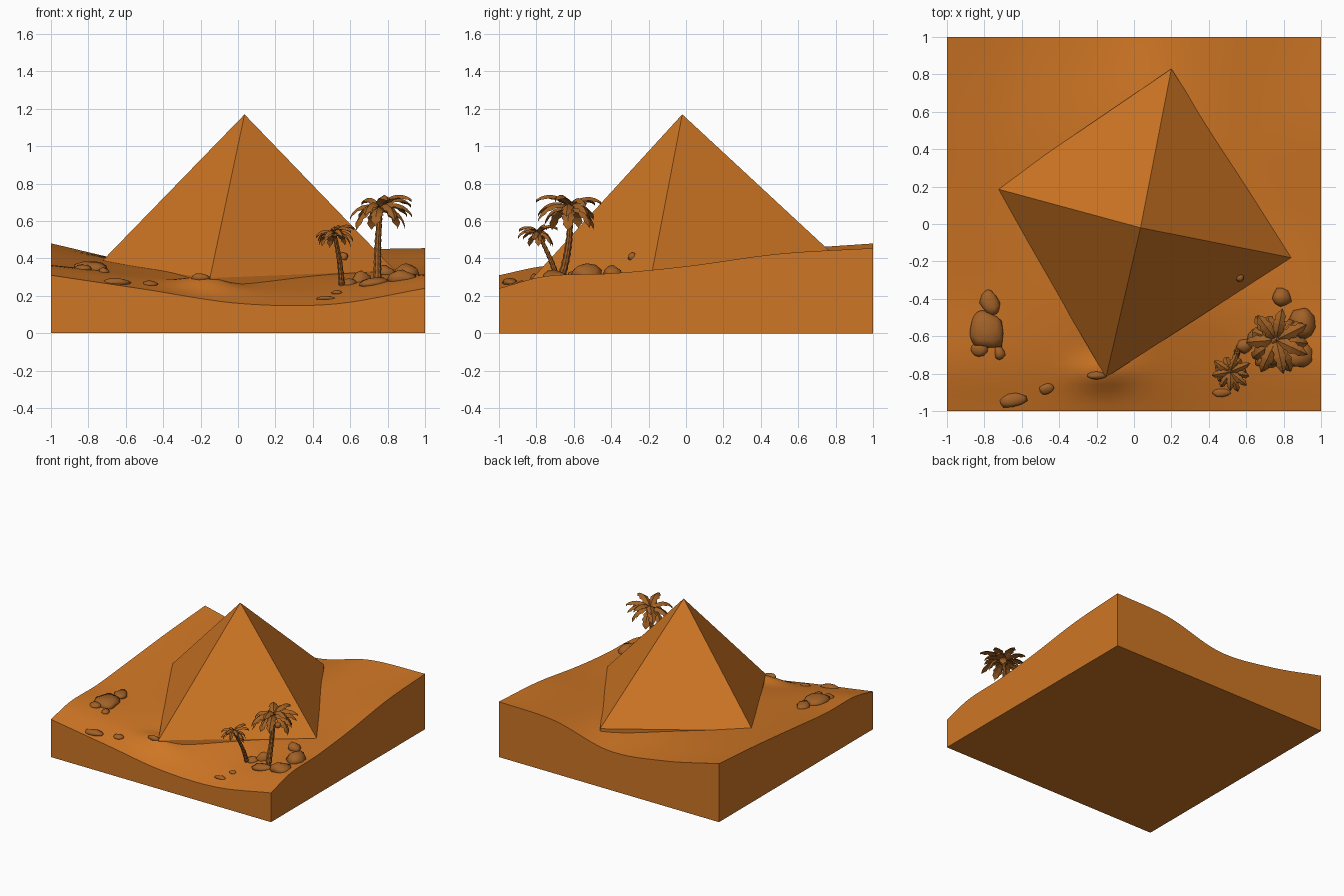
import bpy, bmesh, math, random
from mathutils import Vector, Matrix, noise

if "Cube" in bpy.data.objects:
    bpy.data.objects.remove(bpy.data.objects["Cube"])

random.seed(4)


def material(name, rgb):
    m = bpy.data.materials.new(name)
    m.diffuse_color = (*rgb, 1)
    m.use_nodes = True
    m.node_tree.nodes["Principled BSDF"].inputs["Base Color"].default_value = m.diffuse_color
    return m


SAND = material("desert_sand", (0.62, 0.18, 0.018))
STONE = material("brown_stone", (0.36, 0.12, 0.02))
BARK = material("palm_bark", (0.33, 0.11, 0.018))
LEAF = material("dry_palm_leaf", (0.36, 0.12, 0.018))


def make_object(name, bm, mat, smooth=False):
    bmesh.ops.recalc_face_normals(bm, faces=bm.faces)
    me = bpy.data.meshes.new(name)
    if smooth:
        for f in bm.faces:
            f.smooth = True
    bm.to_mesh(me)
    bm.free()
    me.materials.append(mat)
    ob = bpy.data.objects.new(name, me)
    bpy.context.collection.objects.link(ob)
    return ob


# Dune height field, interpolated from a few control heights
XS = [-1, -0.5, 0, 0.5, 1]
YS = [-1, -0.75, -0.4, 0, 0.5, 1]
HEIGHTS = [
    [0.31, 0.235, 0.16, 0.155, 0.24],
    [0.36, 0.295, 0.25, 0.235, 0.305],
    [0.365, 0.335, 0.325, 0.315, 0.32],
    [0.40, 0.36, 0.33, 0.33, 0.358],
    [0.445, 0.38, 0.36, 0.38, 0.425],
    [0.48, 0.37, 0.32, 0.435, 0.455],
]


def spline(ts, vs, t):
    n = len(ts)
    slope = lambda i: ((vs[min(i + 1, n - 1)] - vs[max(i - 1, 0)])
                       / (ts[min(i + 1, n - 1)] - ts[max(i - 1, 0)]))
    i = max(k for k in range(n - 1) if ts[k] <= t or k == 0)
    h = ts[i + 1] - ts[i]
    u = (t - ts[i]) / h
    return ((2*u**3 - 3*u*u + 1) * vs[i] + (u**3 - 2*u*u + u) * h * slope(i)
            + (3*u*u - 2*u**3) * vs[i + 1] + (u**3 - u*u) * h * slope(i + 1))


def ground(x, y):
    z = spline(YS, [spline(XS, row, x) for row in HEIGHTS], y)
    return z + 0.05 * math.exp(-((x + 0.17) / 0.16) ** 2 - ((y + 0.8) / 0.09) ** 2)


# Sand block with a wavy top
bm = bmesh.new()
bmesh.ops.create_grid(bm, x_segments=56, y_segments=56, size=1)
for v in bm.verts:
    v.co.z = ground(max(-1, min(1, v.co.x)), max(-1, min(1, v.co.y)))
for f in bm.faces:
    f.smooth = True
rim = [e for e in bm.edges if e.is_boundary]
skirt = bmesh.ops.extrude_edge_only(bm, edges=rim)["geom"]
for g in skirt:
    if isinstance(g, bmesh.types.BMVert):
        g.co.z = 0
    elif isinstance(g, bmesh.types.BMFace):
        g.smooth = False
bmesh.ops.contextual_create(bm, geom=[g for g in skirt if isinstance(g, bmesh.types.BMEdge)
                                      and all(v.co.z == 0 for v in g.verts)])
for f in bm.faces:
    if abs(f.normal.z) < 0.1 or all(v.co.z == 0 for v in f.verts):
        f.smooth = False
make_object("sand_dune_block", bm, SAND)

# Pyramid, with walls sunk into the sand
bm = bmesh.new()
base = [(-0.74, 0.19, 0.372), (-0.15, -0.82, 0.295), (0.84, -0.18, 0.335), (0.2, 0.83, 0.382)]
top = bm.verts.new((0.035, -0.02, 1.17))
rim = [bm.verts.new(p) for p in base]
low = [bm.verts.new((x, y, z - 0.15)) for x, y, z in base]
for i in range(4):
    j = (i + 1) % 4
    bm.faces.new((rim[i], rim[j], top))
    bm.faces.new((low[i], low[j], rim[j], rim[i]))
bm.faces.new(low[::-1])
make_object("pyramid", bm, SAND)


# Rocks: lumpy squashed spheres: x, y, half sizes, turn
def rock(name, x, y, sx, sy, sz, turn=0.0, z=None):
    bm = bmesh.new()
    bmesh.ops.create_icosphere(bm, subdivisions=2, radius=1)
    for v in bm.verts:
        v.co *= 1 + 0.3 * noise.noise(v.co * 1.2 + Vector((x * 9, y * 9, 0)))
        v.co = Vector((v.co.x * sx, v.co.y * sy, v.co.z * sz))
    z = ground(x, y) if z is None else z
    bm.transform(Matrix.Translation((x, y, z)) @ Matrix.Rotation(turn, 4, "Z"))
    make_object(name, bm, STONE, True)


ROCKS = [
    (-0.79, -0.57, 0.095, 0.11, 0.04, 0.2), (-0.77, -0.42, 0.05, 0.07, 0.03, 0.4),
    (-0.83, -0.67, 0.045, 0.04, 0.022, 0), (-0.72, -0.69, 0.03, 0.035, 0.02, 0),
    (-0.65, -0.94, 0.075, 0.04, 0.024, 0.1), (-0.47, -0.88, 0.042, 0.03, 0.018, 0.3),
    (-0.2, -0.81, 0.05, 0.022, 0.022, 0), (0.79, -0.39, 0.05, 0.05, 0.045, 0.5),
    (0.9, -0.53, 0.07, 0.09, 0.06, 0.1), (0.88, -0.7, 0.08, 0.07, 0.04, 0.4),
    (0.66, -0.6, 0.06, 0.045, 0.045, 0.6), (0.73, -0.72, 0.08, 0.05, 0.03, 0.2),
    (0.59, -0.65, 0.045, 0.04, 0.025, 0), (0.47, -0.9, 0.05, 0.025, 0.013, 0.1),
    (0.53, -0.82, 0.03, 0.025, 0.013, 0),
]
for i, r in enumerate(ROCKS):
    rock(f"rock_{i + 1}", *r)
rock("pebble_on_pyramid", 0.565, -0.285, 0.024, 0.024, 0.024, 0, 0.41)


# Palm trunk: curved ringed tube
def trunk(name, a, b, r, bend):
    bm = bmesh.new()
    rings, sides, n = [], 9, 22
    for i in range(n + 1):
        t = i / n
        c = a.lerp(b, t) + bend * math.sin(math.pi * t)
        rr = r * (1.25 - 0.5 * t) * (1.12 if i % 2 else 0.92)
        rings.append([bm.verts.new(c + Vector((math.cos(k), math.sin(k), 0)) * rr)
                      for k in (math.tau * s / sides for s in range(sides))])
    for p, q in zip(rings, rings[1:]):
        for s in range(sides):
            bm.faces.new((p[s], p[(s + 1) % sides], q[(s + 1) % sides], q[s]))
    bm.faces.new(rings[0][::-1])
    bm.faces.new(rings[-1])
    make_object(name, bm, BARK)


# Palm crown: drooping, folded fronds with notched edges
def crown(name, c, length, count):
    bm = bmesh.new()
    for k in range(count):
        ang = math.tau * k * 0.382 + random.uniform(-0.15, 0.15)
        pitch = (0.15, 0.55, 0.95)[k % 3] + random.uniform(-0.1, 0.1)
        L = length * random.uniform(0.9, 1.1)
        out = Vector((math.cos(ang), math.sin(ang), 0))
        side = Vector((-out.y, out.x, 0))
        p, rows, n = c.copy(), [], 9
        for i in range(n + 1):
            t = i / n
            w = length * (0.03 + 0.15 * math.sin(math.pi * min(1, t * 0.92 + 0.06)) ** 0.8)
            w *= (1.0 if i % 2 else 0.72) if t < 1 else 0.15
            drop = Vector((0, 0, -0.45 * w))
            lift = Vector((0, 0, 0.006))
            rows.append([bm.verts.new(q) for q in
                         (p + side * w + drop, p + lift, p - side * w + drop, p - lift * 1.5)])
            tilt = pitch - 1.75 * t
            p = p + (out * math.cos(tilt) + Vector((0, 0, math.sin(tilt)))) * L / n
        for a, b in zip(rows, rows[1:]):
            for s in range(4):
                bm.faces.new((a[s], a[(s + 1) % 4], b[(s + 1) % 4], b[s]))
        bm.faces.new(rows[0][::-1])
        bm.faces.new(rows[-1])
    # Heart of the crown
    bmesh.ops.create_icosphere(bm, subdivisions=1, radius=length * 0.16,
                               matrix=Matrix.Translation(c))
    make_object(name, bm, LEAF)


def palm(name, a, b, r, bend, length, count):
    trunk(name + "_trunk", Vector(a), Vector(b), r, Vector(bend))
    crown(name + "_crown", Vector(b), length, count)


palm("tall_palm", (0.745, -0.68, 0.25), (0.76, -0.62, 0.665), 0.018, (-0.006, 0.02, 0), 0.205, 17)
palm("short_palm", (0.555, -0.67, 0.23), (0.515, -0.79, 0.53), 0.014, (0.008, 0.012, 0), 0.125, 14)
